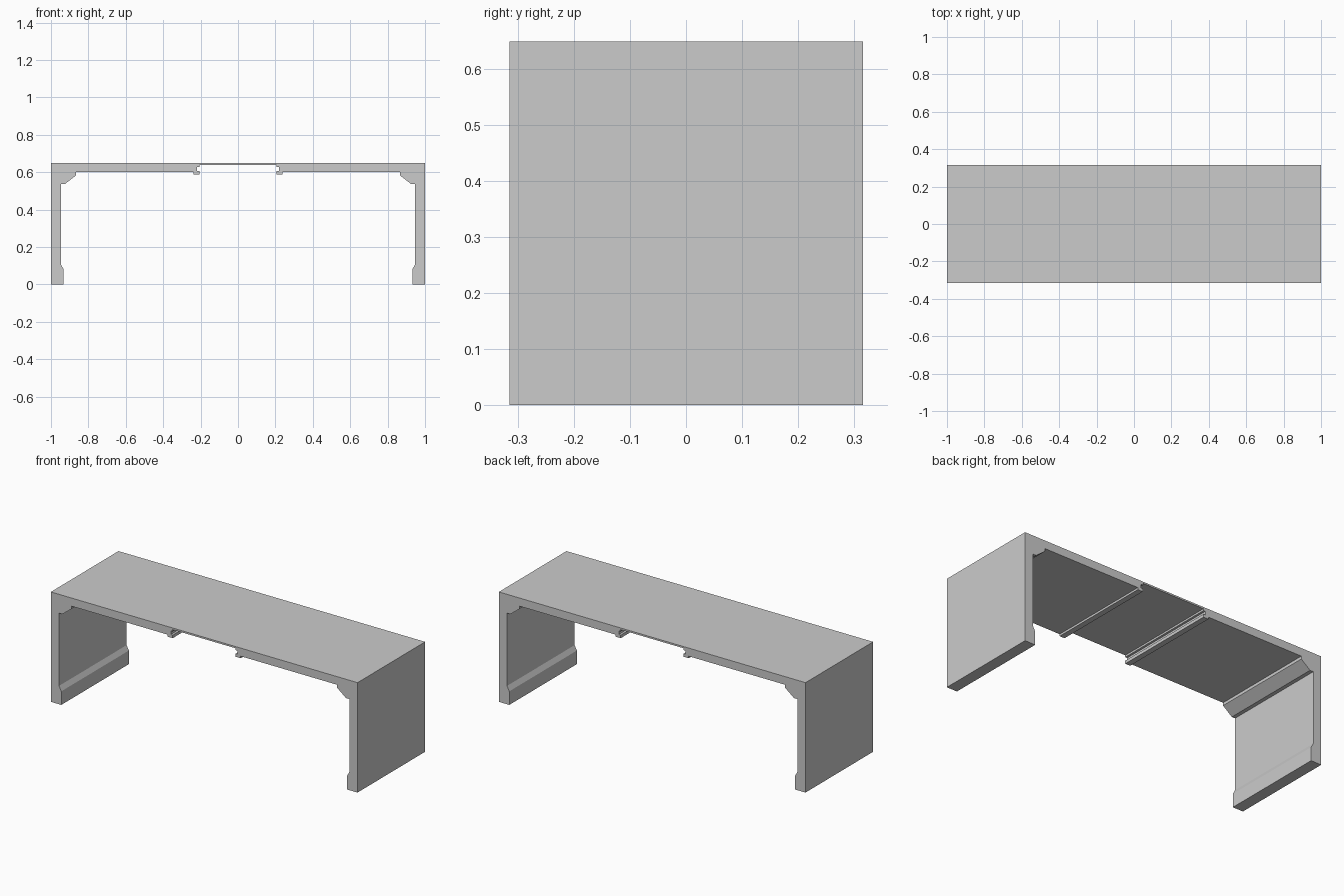
import bpy, bmesh

if "Cube" in bpy.data.objects:
    bpy.data.objects.remove(bpy.data.objects["Cube"])

HALF_DEPTH = 0.315
TOP = 0.648

# Right half of the portal cross-section (x, z), from outer top corner down and round to the centre recess
half = [
    (1.0, TOP), (1.0, 0.0),
    # thickened foot and inner leg wall
    (0.932, 0.0), (0.932, 0.08), (0.947, 0.108), (0.947, 0.537),
    # corner haunch
    (0.925, 0.537), (0.866, 0.583), (0.866, 0.60),
    # hooked lip beside the roof recess
    (0.238, 0.60), (0.238, 0.588), (0.205, 0.588), (0.205, 0.606),
    (0.218, 0.606), (0.218, 0.627), (0.205, 0.627), (0.205, 0.638),
]
profile = half + [(-x, z) for x, z in reversed(half)]


def extrude_profile(name, points, half_depth):
    bm = bmesh.new()
    face = bm.faces.new([bm.verts.new((x, -half_depth, z)) for x, z in points])
    moved = bmesh.ops.extrude_face_region(bm, geom=[face], use_keep_orig=True)
    verts = [g for g in moved["geom"] if isinstance(g, bmesh.types.BMVert)]
    bmesh.ops.translate(bm, verts=verts, vec=(0, 2 * half_depth, 0))
    bmesh.ops.recalc_face_normals(bm, faces=bm.faces)
    mesh = bpy.data.meshes.new(name)
    bm.to_mesh(mesh)
    bm.free()
    obj = bpy.data.objects.new(name, mesh)
    bpy.context.collection.objects.link(obj)
    return obj


# Portal frame: two legs, roof slab, haunches and recess lips in one extrusion
extrude_profile("portal_frame", profile, HALF_DEPTH)
